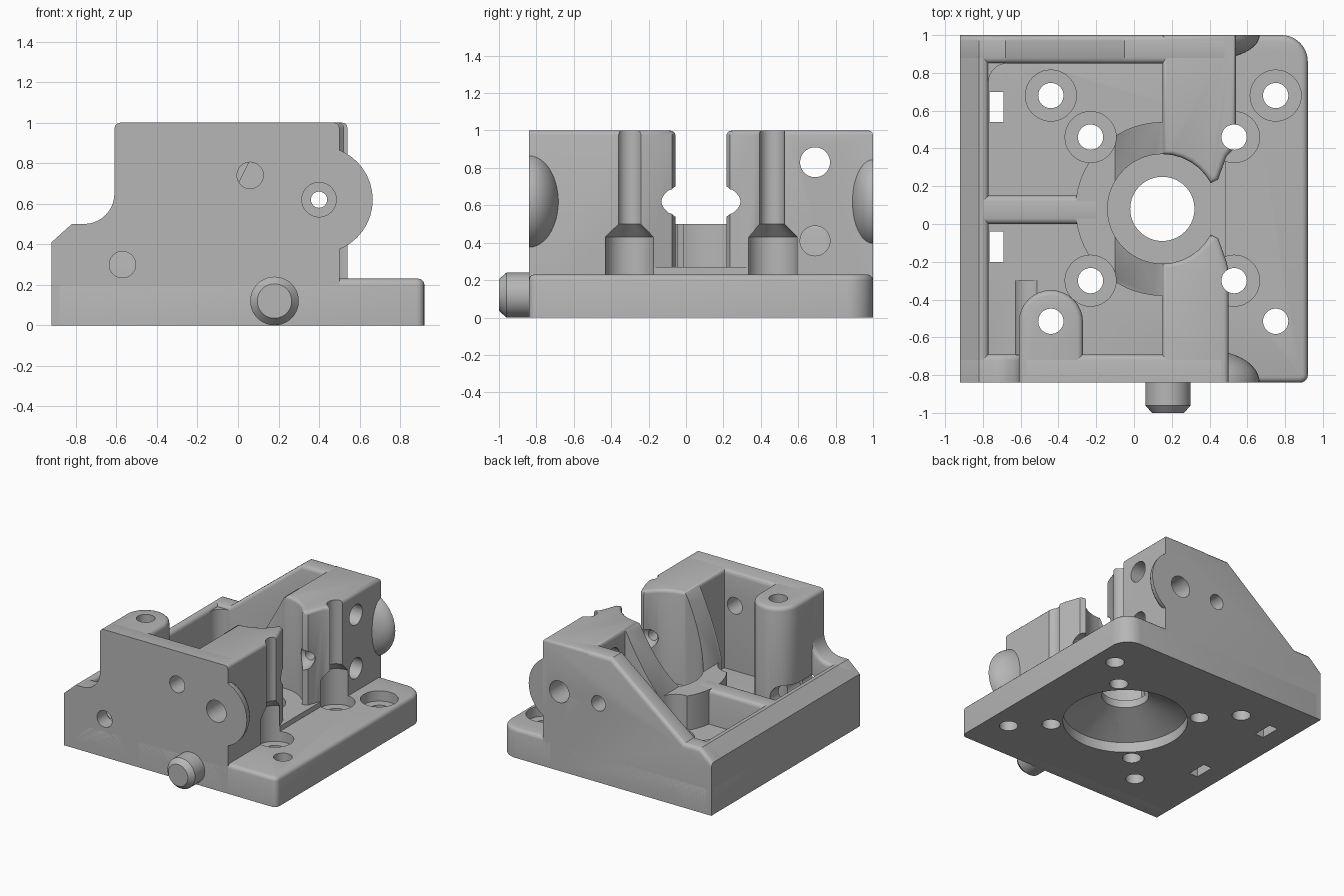
import bpy, bmesh
from math import sin, cos, pi, radians
from mathutils import Vector

cube = bpy.data.objects.get("Cube")
if cube:
    bpy.data.objects.remove(cube, do_unlink=True)

grey = bpy.data.materials.new("plain grey")
grey.use_nodes = True
colour = (0.47, 0.47, 0.47, 1)
grey.diffuse_color = colour
grey.node_tree.nodes["Principled BSDF"].inputs["Base Color"].default_value = colour

parts, cutters = [], []
CX, CY = 0.15, 0.08      # centre of the round bore


def place(a, b, h, axis):
    return {"x": (h, a, b), "y": (a, h, b), "z": (a, b, h)}[axis]


def arc(cx, cy, r, start, end, steps):
    angles = [radians(start + (end - start) * i / steps) for i in range(steps + 1)]
    return [(cx + r * cos(t), cy + r * sin(t)) for t in angles]


def rect(x0, y0, x1, y1):
    return [(x0, y0), (x1, y0), (x1, y1), (x0, y1)]


def finish(name, bm, group):
    bmesh.ops.recalc_face_normals(bm, faces=bm.faces[:])
    mesh = bpy.data.meshes.new(name)
    bm.to_mesh(mesh)
    bm.free()
    mesh.materials.append(grey)
    ob = bpy.data.objects.new(name, mesh)
    bpy.context.collection.objects.link(ob)
    ob.hide_render = group is cutters
    group.append(ob)
    return ob


def prism(name, pts, lo, hi, axis="z", group=parts, rule=None, width=0.03):
    """Extruded outline; edges whose two ends pass the rule are rounded."""
    bm = bmesh.new()
    low = [bm.verts.new(place(a, b, lo, axis)) for a, b in pts]
    high = [bm.verts.new(place(a, b, hi, axis)) for a, b in pts]
    bm.faces.new(low)
    bm.faces.new(high)
    for i in range(len(pts)):
        j = (i + 1) % len(pts)
        bm.faces.new((low[i], low[j], high[j], high[i]))
    bmesh.ops.recalc_face_normals(bm, faces=bm.faces[:])
    if rule:
        edges = [e for e in bm.edges if rule(e.verts[0].co, e.verts[1].co)]
        bmesh.ops.bevel(bm, geom=edges, offset=width, segments=3, profile=0.5,
                        affect="EDGES", clamp_overlap=True)
    return finish(name, bm, group)


def turned(name, profile, a, b, axis="z", group=cutters, sides=40):
    """Solid of revolution from (radius, height) pairs."""
    bm = bmesh.new()
    rings = [[bm.verts.new(place(p, q, h, axis))
              for p, q in arc(a, b, r, 0, 360 - 360 / sides, sides - 1)] for r, h in profile]
    bm.faces.new(rings[0])
    bm.faces.new(rings[-1])
    for lower, upper in zip(rings, rings[1:]):
        for i in range(sides):
            j = (i + 1) % sides
            bm.faces.new((lower[i], lower[j], upper[j], upper[i]))
    return finish(name, bm, group)


def at(value, index):
    return lambda p, q: abs(p[index] - value) < 0.001 and abs(q[index] - value) < 0.001


def flipped(pts):
    return [(x, 2 * CY - y) for x, y in pts]


# Base plate with one large rounded corner
plate = (arc(0.78, 0.86, 0.14, 0, 90, 10) + arc(-0.88, 0.96, 0.04, 90, 180, 4)
         + arc(-0.88, -0.80, 0.04, 180, 270, 4) + arc(0.88, -0.80, 0.04, 270, 360, 4))
prism("base_plate", plate, 0, 0.23, rule=at(0.23, 2))

# Outer walls
low_end = [(-0.92, 0), (-0.92, 0.41), (-0.82, 0.5)]
front = (low_end + arc(-0.76, 0.65, 0.15, -90, 0, 10)
         + arc(-0.57, 0.96, 0.04, 180, 90, 4) + [(0.46, 1), (0.46, 0)])
prism("front_wall", front, -0.84, -0.69, "y", rule=at(-0.69, 1))
back = low_end + [(-0.68, 0.5), (-0.05, 1), (0.48, 1), (0.48, 0)]
prism("back_wall", back, 0.85, 1.0, "y",
      rule=lambda p, q: (at(0.85, 1)(p, q) or at(1.0, 1)(p, q)) and max(p.z, q.z) > 0.42
      and min(p.z, q.z) > 0.1)
prism("side_wall", low_end + [(-0.77, 0.5), (-0.77, 0)], -0.82, 0.97, "y",
      rule=lambda p, q: at(-0.77, 0)(p, q) and at(0.5, 2)(p, q))
prism("pocket_corner", [(-0.80, 0.88)] + arc(-0.67, 0.75, 0.10, 180, 90, 8)[::-1], 0.1, 0.48)

# Middle rib of the pocket
prism("pocket_rib", rect(-0.80, 0.0, -0.2, 0.15), 0, 0.5,
      rule=lambda p, q: at(0.5, 2)(p, q) and abs(p.y - q.y) < 0.001)

# Tall blocks on both sides of the gap
bore_side = arc(CX, CY, 0.29, 28, 90, 6)


def block_outline(right):
    return bore_side + [(CX, 1.0), (right, 1.0), (right, 0.41), (0.49, 0.36), (0.445, 0.235)]


prism("back_block", block_outline(0.54), 0, 1, rule=at(1, 2), width=0.025)
prism("front_block", flipped(block_outline(0.50)), 0, 1, width=0.025,
      rule=lambda p, q: at(1, 2)(p, q) and not at(-0.84, 1)(p, q))

# Screw column against the front wall
column = arc(-0.44, -0.52, 0.17, 0, 180, 16) + [(-0.61, -0.84), (-0.27, -0.84)]
prism("screw_column", column, 0, 1,
      rule=lambda p, q: at(1, 2)(p, q) and not at(-0.84, 1)(p, q))

# Half ring round the bore, sloping down from the blocks
ring = prism("bore_ring", arc(CX, CY, 0.46, 90, 270, 28) + arc(CX, CY, 0.29, 270, 90, 28), 0, 1)
slope = prism("slope_cutter", [(0.16, 1), (0.14, 0.98), (-0.1, 0.5), (-0.5, 0.5), (-0.5, 1.2), (0.16, 1.2)],
              -0.6, 0.8, "y", cutters)
turned("bore_floor", [(0.3, 0.05), (0.3, 0.27)], CX, CY, group=parts)
prism("gap_floor", rect(CX, -0.18, 0.485, 0.34), 0.05, 0.27)

# Flattened domes at both ends of the cross hole
for name, y, depth, side in (("front_dome", -0.84, 0.17, 1), ("back_dome", 1.0, 0.13, -1)):
    steps = [i * pi / 24 for i in range(12)]
    turned(name, [(0.265 * cos(t), y + side * depth * sin(t)) for t in steps],
           0.4, 0.62, "y", parts)

# Round peg on the front
turned("front_peg", [(0.085, -1.0), (0.12, -0.96), (0.12, -0.8)], 0.18, 0.12, "y", parts)

# Funnel under the base and the central opening
turned("funnel_cutter", [(0.45, -0.1), (0.45, 0.08), (0.17, 0.21), (0.17, 0.6)], CX, CY, sides=56)

# Vertical screw holes
R, HEAD = 0.067, 0.135
plain = [(R, -0.1), (R, 1.1)]
shallow = [(R, -0.1), (R, 0.15), (HEAD, 0.15), (HEAD, 0.6)]
shaft = [(R, -0.1), (R, 0.15), (HEAD, 0.15), (HEAD, 0.43), (R, 0.5), (R, 1.1)]
for profile, x, y in ((shallow, -0.44, 0.68), (shallow, 0.75, 0.68), (shallow, -0.23, 0.46),
                      (shallow, -0.23, -0.30), (shaft, 0.53, 0.46), (shaft, 0.53, -0.30),
                      (plain, -0.44, -0.515), (plain, 0.75, -0.515)):
    turned("screw_cutter", profile, x, y)

# Holes through the walls from front to back
turned("front_hole_cutter", [(0.065, -0.9), (0.065, -0.6)], 0.06, 0.74, "y")
turned("low_hole_cutter", [(0.065, -0.9), (0.065, -0.72), (0.09, -0.72), (0.09, -0.3)], -0.57, 0.30, "y")
turned("back_hole_cutter", [(0.06, 0.8), (0.06, 1.1)], 0.06, 0.62, "y")

# Stepped cross hole with round pockets beside the gap
half = [(0.04, CY - 0.5), (0.04, CY - 0.24), (0.06, CY - 0.225), (0.08, CY - 0.17)]
outer = [(0.085, -1.1), (0.085, -0.55), (0.04, -0.55)]
cross = outer + half
turned("cross_hole_cutter", cross + [(r, 2 * CY - h) for r, h in reversed(cross)], 0.4, 0.62, "y")

# Holes through the back block from the side
for z in (0.41, 0.83):
    turned("side_hole_cutter", [(0.08, 0.1), (0.08, 0.7)], 0.69, z, "x")

# Rectangular slots through the floor
for y in (0.54, -0.20):
    prism("slot_cutter", rect(-0.765, y, -0.69, y + 0.16), -0.1, 0.3, group=cutters)


def overlaps(a, b):
    def span(ob, i):
        values = [v.co[i] for v in ob.data.vertices]
        return min(values), max(values)
    return all(span(a, i)[0] < span(b, i)[1] and span(b, i)[0] < span(a, i)[1] for i in range(3))


# Cut every part with the cutters that reach it
for part in parts:
    for cutter in cutters:
        if overlaps(part, cutter) and (cutter is not slope or part is ring):
            cut = part.modifiers.new("cut", "BOOLEAN")
            cut.operation = "DIFFERENCE"
            cut.solver = "EXACT"
            cut.object = cutter
bpy.context.view_layer.update()
graph = bpy.context.evaluated_depsgraph_get()
results = [bpy.data.meshes.new_from_object(p.evaluated_get(graph)) for p in parts]
for part, mesh in zip(parts, results):
    part.modifiers.clear()
    part.data = mesh
for cutter in cutters:
    bpy.data.objects.remove(cutter, do_unlink=True)

# Smooth curved faces, keep sharp edges
bpy.ops.object.select_all(action="DESELECT")
for part in parts:
    part.select_set(True)
bpy.context.view_layer.objects.active = parts[0]
bpy.ops.object.shade_smooth_by_angle(angle=radians(32))
